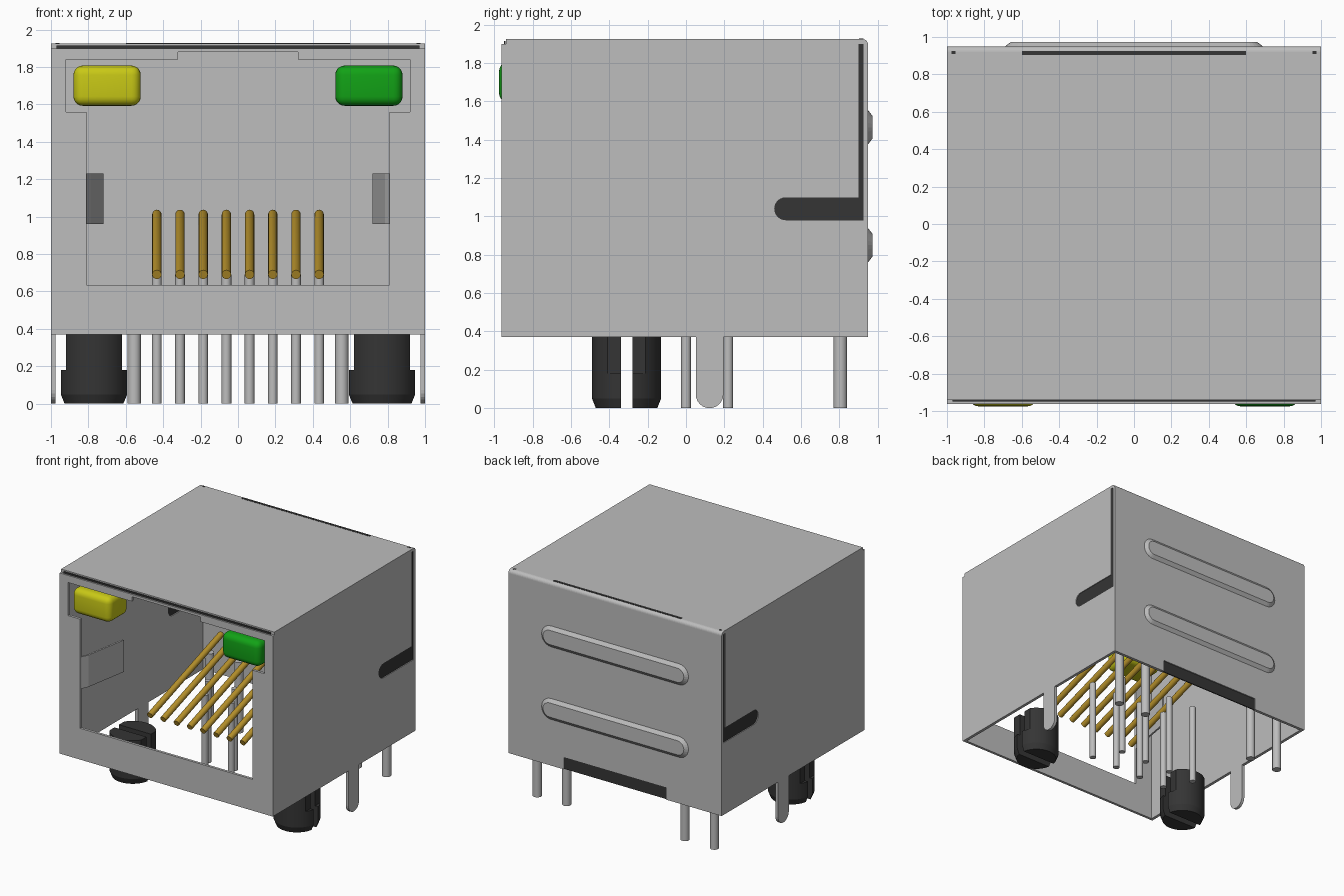
import bpy, bmesh, math
from mathutils import Vector

if "Cube" in bpy.data.objects:
    bpy.data.objects.remove(bpy.data.objects["Cube"])


def material(name, rgb):
    m = bpy.data.materials.new(name)
    m.use_nodes = True
    m.diffuse_color = (*rgb, 1)
    m.node_tree.nodes["Principled BSDF"].inputs["Base Color"].default_value = (*rgb, 1)
    return m


METAL = material("shield grey", (0.51, 0.51, 0.51))
DARK = material("dark plastic", (0.035, 0.035, 0.035))
GOLD = material("contact gold", (0.48, 0.29, 0.025))
YELLOW = material("lamp yellow", (0.58, 0.58, 0.008))
GREEN = material("lamp green", (0.006, 0.36, 0.008))


def finish(name, bm, mat, smooth=False):
    bmesh.ops.recalc_face_normals(bm, faces=bm.faces)
    me = bpy.data.meshes.new(name)
    bm.to_mesh(me)
    bm.free()
    me.materials.append(mat)
    ob = bpy.data.objects.new(name, me)
    bpy.context.collection.objects.link(ob)
    if smooth:
        bpy.ops.object.select_all(action="DESELECT")
        ob.select_set(True)
        bpy.context.view_layer.objects.active = ob
        bpy.ops.object.shade_smooth_by_angle(angle=math.radians(35))
    return ob


def prism(name, loops, axis, lo, hi, mat, end=None, smooth=False):
    """Extrude 2D loops (outline, then holes) along an axis; end = different far loops."""
    bm = bmesh.new()
    normal = Vector([float(i == axis) for i in range(3)])
    rings = []
    for shape, depth in ((loops, lo), (end or loops, hi)):
        edges, level = [], []
        for loop in shape:
            vs = []
            for p in loop:
                co = list(p)
                co.insert(axis, depth)
                vs.append(bm.verts.new(co))
            edges += [bm.edges.new((vs[i - 1], vs[i])) for i in range(len(vs))]
            level.append(vs)
        bmesh.ops.triangle_fill(bm, edges=edges, use_dissolve=False, normal=normal)
        rings.append(level)
    for a, b in zip(*rings):
        for i in range(len(a)):
            bm.faces.new((a[i - 1], a[i], b[i], b[i - 1]))
    return finish(name, bm, mat, smooth)


def rect(a0, b0, a1, b1):
    return [(a0, b0), (a1, b0), (a1, b1), (a0, b1)]


def arc(cx, cy, r, start, stop, n=12):
    angles = [math.radians(start + (stop - start) * i / n) for i in range(n + 1)]
    return [(cx + r * math.cos(a), cy + r * math.sin(a)) for a in angles]


def rod(name, start, stop, r, mat, round_end=False):
    """Round rod between two points, optionally with a domed far end."""
    start, stop = Vector(start), Vector(stop)
    axis = stop - start
    turn = axis.to_track_quat("Z", "Y")
    rows = [(r, 0), (r, axis.length)]
    if round_end:
        rows = rows[:1] + [(r * math.cos(t * math.pi / 8), axis.length - r + r * math.sin(t * math.pi / 8))
                           for t in range(4)]
    bm = bmesh.new()
    rings = [[bm.verts.new(start + turn @ Vector((rr * math.cos(k * math.pi / 8), rr * math.sin(k * math.pi / 8), h)))
              for k in range(16)] for rr, h in rows]
    bm.faces.new(rings[0])
    bm.faces.new(rings[-1])
    for a, b in zip(rings, rings[1:]):
        for k in range(16):
            bm.faces.new((a[k - 1], a[k], b[k], b[k - 1]))
    return finish(name, bm, mat, True)


BASE, TOP, T = 0.37, 1.925, 0.025

# Front plate with the stepped port opening
half = [(0.81, 0.635), (0.81, 1.56), (0.92, 1.56), (0.92, 1.84), (0.32, 1.84), (0.32, 1.88)]
opening = half + [(-x, z) for x, z in reversed(half)]
prism("front_plate", [rect(-1, BASE, 1, 1.9), opening], 1, -0.962, -0.94, METAL)
prism("front_seam", [rect(-0.97, 1.895, 0.97, 1.915)], 1, -0.95, -0.942, DARK)

# Roof folding over into the upper back wall
fold = [(-0.94, TOP)] + arc(0.92, TOP - 0.03, 0.03, 90, 0, 6)
fold += [(0.95, 0.97), (0.95 - T, 0.97), (0.95 - T, 1.9), (-0.94, 1.9)]
prism("roof_and_back", [fold], 0, -1, 1, METAL)
prism("roof_slot", [rect(-0.6, 0.903, 0.6, 0.925)], 2, TOP - 0.005, TOP + 0.002, DARK)

# Lower back wall with a notch at the bottom edge
back = [(-1 + T, BASE), (-0.48, BASE), (-0.48, 0.47), (0.48, 0.47), (0.48, BASE),
        (1 - T, BASE), (1 - T, 0.97), (-1 + T, 0.97)]
prism("lower_back", [back], 1, 0.95 - T, 0.95, METAL)
prism("back_notch_fill", [rect(-0.48, BASE, 0.48, 0.47)], 1, 0.932, 0.941, DARK)

# Raised ribs on the back
def capsule(half_len, r, z):
    return arc(half_len - r, z, r, -90, 90) + arc(r - half_len, z, r, 90, 270)

for label, z in (("upper", 1.465), ("lower", 0.85)):
    prism(label + "_back_rib", [capsule(0.69, 0.09, z)], 1, 0.949, 0.972, METAL,
          end=[capsule(0.66, 0.06, z)])

# Parts mirrored on both sides
slot = arc(0.52, 1.04, 0.06, 270, 90) + [(0.9, 1.1), (0.9, 1.9), (0.925, 1.9), (0.925, 0.98)]
wall = [(-0.94, BASE), (0.95, BASE), (0.95, 0.97), (0.925, 0.98)] + slot[:-3] + [(0.9, 1.9), (-0.94, 1.9)]
PEG_X, PEG_Y = 0.77, -0.31
for side, s in (("left", 1), ("right", -1)):
    prism(side + "_wall", [wall], 0, s * (1 - T), s, METAL)
    prism(side + "_slot_fill", [slot], 0, s * 0.985, s * 0.993, DARK)
    prism(side + "_corner_relief", [rect(s * 0.955, 0.908, s * 0.975, 0.925)], 2, TOP - 0.005, TOP + 0.002, DARK)

    # Ground tab with a rounded tip
    prism(side + "_ground_tab", [[(0.195, BASE + 0.01)] + arc(0.123, 0.072, 0.072, 0, -180) + [(0.051, BASE + 0.01)]],
          0, s * (1 - T), s, METAL)

    # Spring finger bent inward from the port edge
    finger = [(0.815, -0.95), (0.785, -0.88), (0.72, -0.5), (0.735, -0.5), (0.8, -0.88), (0.83, -0.95)]
    prism(side + "_spring_finger", [[(s * x, y) for x, y in finger]], 2, 0.96, 1.23, METAL)

    # Split board peg: flat-sided neck, round foot, chamfered tip
    for label, d in (("front", -1), ("rear", 1)):
        def lobe(r, flat):
            lean = math.degrees(math.asin(0.03 / r))
            return [(s * PEG_X + max(-flat, min(flat, x)), PEG_Y + d * y)
                    for x, y in arc(0, 0, r, lean, 180 - lean, 20)]
        name = side + "_peg_" + label
        prism(name + "_neck", [lobe(0.18, 0.15)], 2, 0.18, BASE + 0.005, DARK, smooth=True)
        prism(name + "_foot", [lobe(0.18, 1)], 2, 0.05, 0.18, DARK, smooth=True)
        prism(name + "_tip", [lobe(0.18, 1)], 2, 0.05, 0, DARK, end=[lobe(0.16, 1)], smooth=True)

    # Lamp lens
    bm = bmesh.new()
    bmesh.ops.create_cube(bm, size=1)
    bmesh.ops.scale(bm, vec=(0.36, 0.26, 0.215), verts=bm.verts)
    bmesh.ops.translate(bm, vec=(s * 0.7, -0.845, 1.7), verts=bm.verts)
    bmesh.ops.bevel(bm, geom=list(bm.edges), offset=0.05, segments=5, profile=0.5, affect="EDGES")
    finish(side + "_lamp", bm, GREEN if s > 0 else YELLOW, True)

    # Lamp pins
    for label, x in (("inner", 0.555), ("outer", 0.83)):
        rod(f"{side}_lamp_pin_{label}", (s * x, 0.805, 0), (s * x, 0.805, 0.6), 0.036, METAL)

# Sloping contacts and the staggered signal pins beneath them
for i in range(8):
    x = 0.434 - i * 0.124
    rod(f"contact_{i + 1}", (x, -0.56, 0.69), (x, 0.41, 1.02), 0.025, GOLD, True)
    y = 0.22 if i % 2 else 0.0
    rod(f"signal_pin_{i + 1}", (x, y, 0), (x, y, 0.69), 0.026, METAL)
